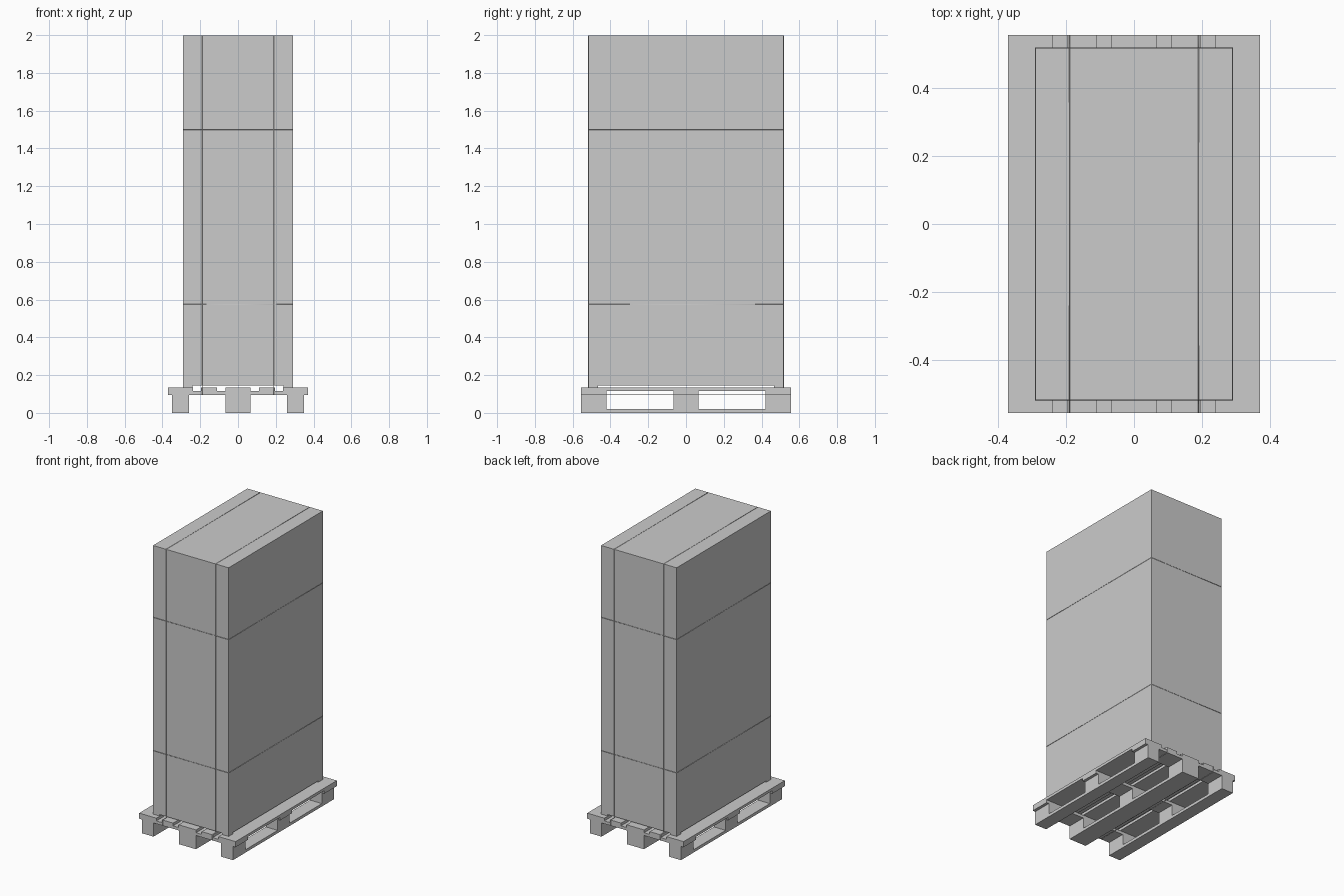
import bpy

if "Cube" in bpy.data.objects:
    bpy.data.objects.remove(bpy.data.objects["Cube"])


def box(name, x0, x1, y0, y1, z0, z1):
    bpy.ops.mesh.primitive_cube_add(size=1, location=((x0 + x1) / 2, (y0 + y1) / 2, (z0 + z1) / 2))
    ob = bpy.context.object
    ob.name = name
    ob.scale = (x1 - x0, y1 - y0, z1 - z0)
    bpy.ops.object.transform_apply(location=False, rotation=False, scale=True)
    return ob


def strap(name, points):
    """Thin closed band that follows the given corner points."""
    cu = bpy.data.curves.new(name, 'CURVE')
    cu.dimensions = '3D'
    cu.bevel_depth = 0.0015
    cu.bevel_resolution = 0
    sp = cu.splines.new('POLY')
    sp.points.add(len(points) - 1)
    for p, co in zip(sp.points, points):
        p.co = (*co, 1)
    sp.use_cyclic_u = True
    ob = bpy.data.objects.new(name, cu)
    bpy.context.collection.objects.link(ob)


PX, PY = 0.37, 0.555      # pallet half size
BX, BY = 0.29, 0.517      # cabinet half size
DECK, TOP = 0.134, 1.998

runners = [(-0.35, -0.26), (-0.066, 0.066), (0.26, 0.35)]
rows = [(-PY, -0.42), (-0.066, 0.066), (0.42, PY)]

# bottom skids with their blocks
for x0, x1 in runners:
    box("pallet_skid", x0, x1, -PY, PY, 0, 0.02)
    for y0, y1 in rows:
        box("pallet_block", x0, x1, y0, y1, 0.02, 0.095)

# cross boards
for y0, y1 in rows:
    box("pallet_cross_board", -PX, PX, y0, y1, 0.095, 0.115)

# lengthwise deck boards
for x0, x1 in [(-PX, -0.238), (-0.195, -0.11), (-0.067, 0.067), (0.11, 0.195), (0.238, PX)]:
    box("pallet_deck_board", x0, x1, -PY, PY, 0.115, DECK)

# tall packed box on four low corner feet
box("tall_box", -BX, BX, -BY, BY, 0.144, TOP)
for sx in (-1, 1):
    for sy in (-1, 1):
        xs = sorted((sx * BX, sx * 0.24))
        ys = sorted((sy * BY, sy * 0.467))
        box("corner_foot", *xs, *ys, DECK, 0.144)

# horizontal straps
for z in (0.575, 1.5):
    strap("horizontal_strap", [(-BX, -BY, z), (BX, -BY, z), (BX, BY, z), (-BX, BY, z)])

# vertical straps over the box and under the deck
side = [(BY, TOP), (BY, DECK), (PY, DECK), (PY, 0.095)]
loop = side + [(-y, z) for y, z in reversed(side)]
for x in (-0.19, 0.19):
    strap("vertical_strap", [(x, y, z) for y, z in loop])
